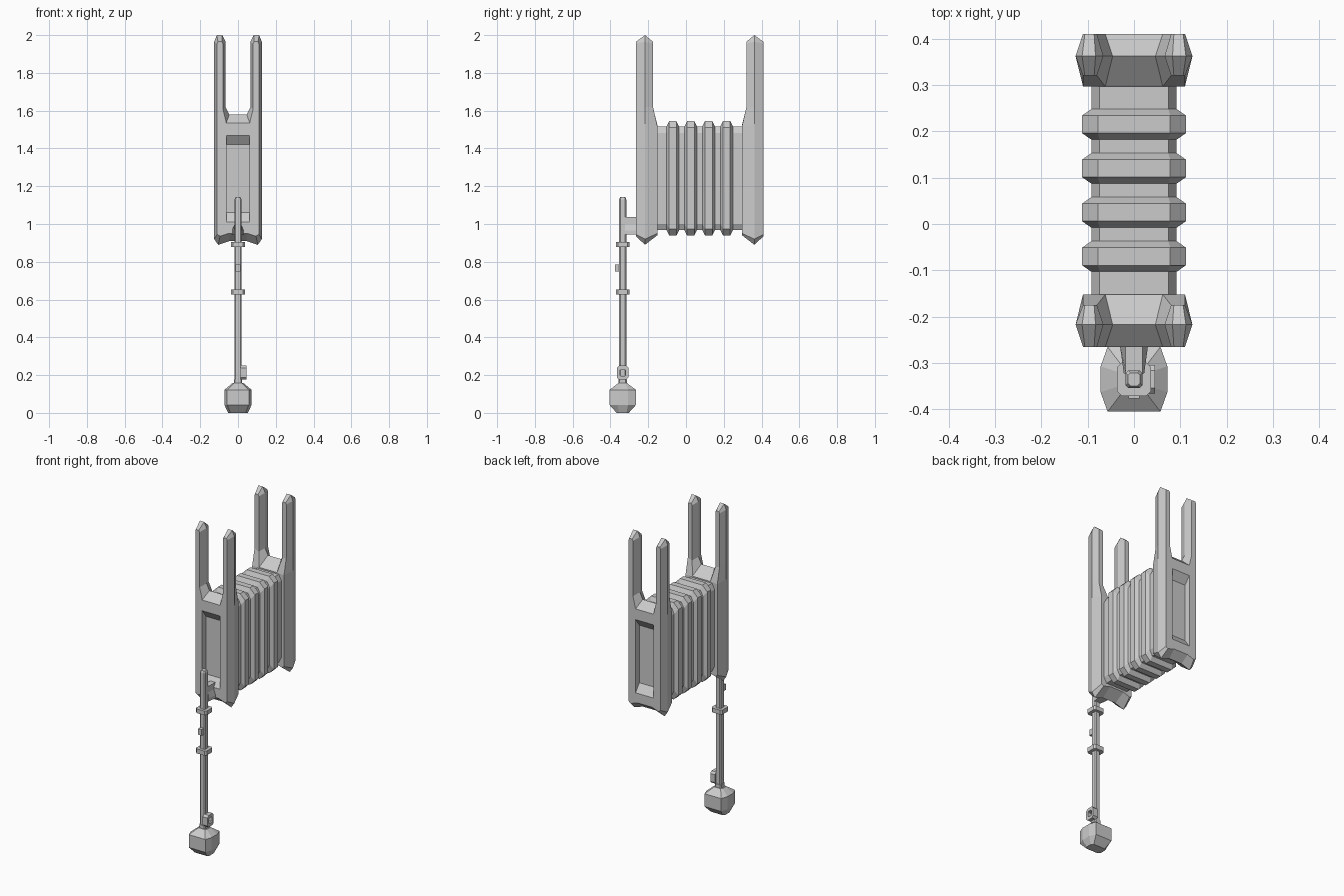
import bpy, bmesh, math
from mathutils import Vector

if "Cube" in bpy.data.objects:
    bpy.data.objects.remove(bpy.data.objects["Cube"])

grey = bpy.data.materials.new("plain grey")
grey.diffuse_color = (0.6, 0.6, 0.6, 1)
grey.use_nodes = True
grey.node_tree.nodes["Principled BSDF"].inputs["Base Color"].default_value = grey.diffuse_color


def finish(name, bm):
    bmesh.ops.recalc_face_normals(bm, faces=bm.faces)
    me = bpy.data.meshes.new(name)
    bm.to_mesh(me)
    bm.free()
    ob = bpy.data.objects.new(name, me)
    bpy.context.collection.objects.link(ob)
    me.materials.append(grey)
    return ob


def loft(name, rings, closed=False):
    """Skin a list of equal-length rings; cap the ends unless closed."""
    bm = bmesh.new()
    vs = [[bm.verts.new(p) for p in r] for r in rings]
    n = len(vs[0])
    pairs = list(zip(vs, vs[1:])) + ([(vs[-1], vs[0])] if closed else [])
    for a, b in pairs:
        for i in range(n):
            j = (i + 1) % n
            bm.faces.new((a[i], a[j], b[j], b[i]))
    if not closed:
        bm.faces.new(vs[0])
        bm.faces.new(vs[-1])
    return finish(name, bm)


def octagon(w, h, cx, cy):
    """Chamfered rectangle with half sizes w, h and chamfers cx, cy."""
    return [(w, -h + cy), (w, h - cy), (w - cx, h), (-w + cx, h),
            (-w, h - cy), (-w, -h + cy), (-w + cx, -h), (w - cx, -h)]


def box(name, x0, x1, y0, y1, z0, z1):
    return loft(name, [[(x0, y0, z), (x1, y0, z), (x1, y1, z), (x0, y1, z)]
                       for z in (z0, z1)])


# Forked end plates: three outlines (x, z) for the right half, mirrored
FRONT = [(.05, .95), (.095, .935), (.110, .945), (.110, 1.53), (.110, 1.62), (.110, 1.955),
         (.106, 1.965), (.086, 1.965), (.080, 1.955), (.080, 1.61), (.062, 1.535)]
MID = [(.045, .91), (.105, .89), (.126, .92), (.126, 1.53), (.126, 1.62), (.126, 1.965),
       (.112, 2.0), (.083, 2.0), (.066, 1.965), (.066, 1.62), (.046, 1.58)]
INNER = [(.05, .955), (.095, .94), (.110, .95), (.110, 1.52), (.110, 1.62), (.110, 1.955),
         (.106, 1.965), (.086, 1.965), (.080, 1.955), (.080, 1.61), (.062, 1.525)]
CAPS = [(0, 1, 2, 3, 10), (10, 3, 4, 9), (9, 4, 5, 8), (8, 5, 6, 7)]


def end_plate(name, fy):
    bm = bmesh.new()
    layers = []
    for k, pts in enumerate((FRONT, MID, INNER)):
        half = []
        for i, (x, z) in enumerate(pts):
            y = (-.265, -.217, -.175 if 4 <= i <= 9 else -.152)[k]
            half.append((x, fy(y), z))
        layers.append([[bm.verts.new((s * x, y, z)) for x, y, z in half] for s in (1, -1)])
    for a, b in zip(layers, layers[1:]):
        ra, rb = a[0] + a[1][::-1], b[0] + b[1][::-1]
        for i in range(len(ra)):
            j = (i + 1) % len(ra)
            bm.faces.new((ra[i], ra[j], rb[j], rb[i]))
    for lay in (layers[0], layers[2]):
        for side in lay:
            for c in CAPS:
                bm.faces.new([side[i] for i in c])
        bm.faces.new((lay[0][0], lay[0][10], lay[1][10], lay[1][0]))
    plate = finish(name, bm)

    # long recess with sloped ends in the outer face
    def rect(y, w, z0, z1):
        return [(-w, fy(y), z0), (w, fy(y), z0), (w, fy(y), z1), (-w, fy(y), z1)]
    cut = loft(name + "_cutter", [rect(-.30, .062, 1.01, 1.468),
                                  rect(-.265, .062, 1.01, 1.468),
                                  rect(-.230, .060, 1.06, 1.42)])
    cut.hide_render = True
    mod = plate.modifiers.new("recess", 'BOOLEAN')
    mod.object = cut
    mod.solver = 'EXACT'
    bpy.context.view_layer.objects.active = plate
    bpy.ops.object.modifier_apply(modifier="recess")
    bpy.data.objects.remove(cut)


end_plate("front_fork_plate", lambda y: y)
end_plate("back_fork_plate", lambda y: .145 - y)

# Ribbed core between the plates
steps = [(-.165, 0), (-.105, 0)]
steps = [(-.17, 0)]
for c in (-.07, .025, .12, .215):
    steps += [(c - .033, 0), (c - .019, 1), (c + .019, 1), (c + .033, 0)]
steps.append((.315, 0))
rings = []
for y, rib in steps:
    w, h = (.112, .303) if rib else (.092, .275)
    rings.append([(x, y, 1.242 + z) for x, z in octagon(w, h, .034 if rib else .018, .034)])
loft("ribbed_core", rings)

# Hanging rod
RY = -.335


def ring_z(w, h, c, z, cy=RY):
    return [(x, cy + y, z) for x, y in octagon(w, h, c, c)]


loft("rod", [ring_z(.018, .019, .006, .14), ring_z(.018, .019, .006, 1.13),
             ring_z(.013, .014, .005, 1.142)])
for name, z0, z1 in (("upper_collar", .878, .904), ("lower_collar", .626, .654)):
    loft(name, [ring_z(.037, .036, .01, z0), ring_z(.037, .036, .01, z1)])

# Push button on the rod
box("rod_button", -.012, .012, -.376, -.345, .748, .786)

# Bracket joining rod and plate
loft("rod_bracket", [[(-a, y, .945), (a, y, .945), (a, y, .965), (.018, y, 1.0),
                      (.018, y, 1.036), (-.018, y, 1.036), (-.018, y, 1.0), (-a, y, .965)]
                     for y, a in ((-.322, .022), (-.25, .032))])

# Small eyelet on the right side near the foot
outer, inner = octagon(.031, .037, .012, .012), octagon(.015, .018, .005, .005)
loft("side_eyelet", [[(x, RY + a, .213 + b) for a, b in o]
                     for x, o in ((.012, outer), (.045, outer), (.045, inner), (.012, inner))],
     closed=True)

# Heavy faceted foot
foot = []
for w, h, cx, cy, z in ((.052, .032, .012, .012, 0), (.072, .070, .015, .042, .042),
                        (.072, .070, .015, .042, .122), (.030, .024, .008, .01, .157)):
    foot.append([(x, RY + y, z) for x, y in octagon(w, h, cx, cy)])
loft("weighted_foot", foot)
loft("foot_neck", [ring_z(.022, .022, .006, .15), ring_z(.022, .022, .006, .178)])
